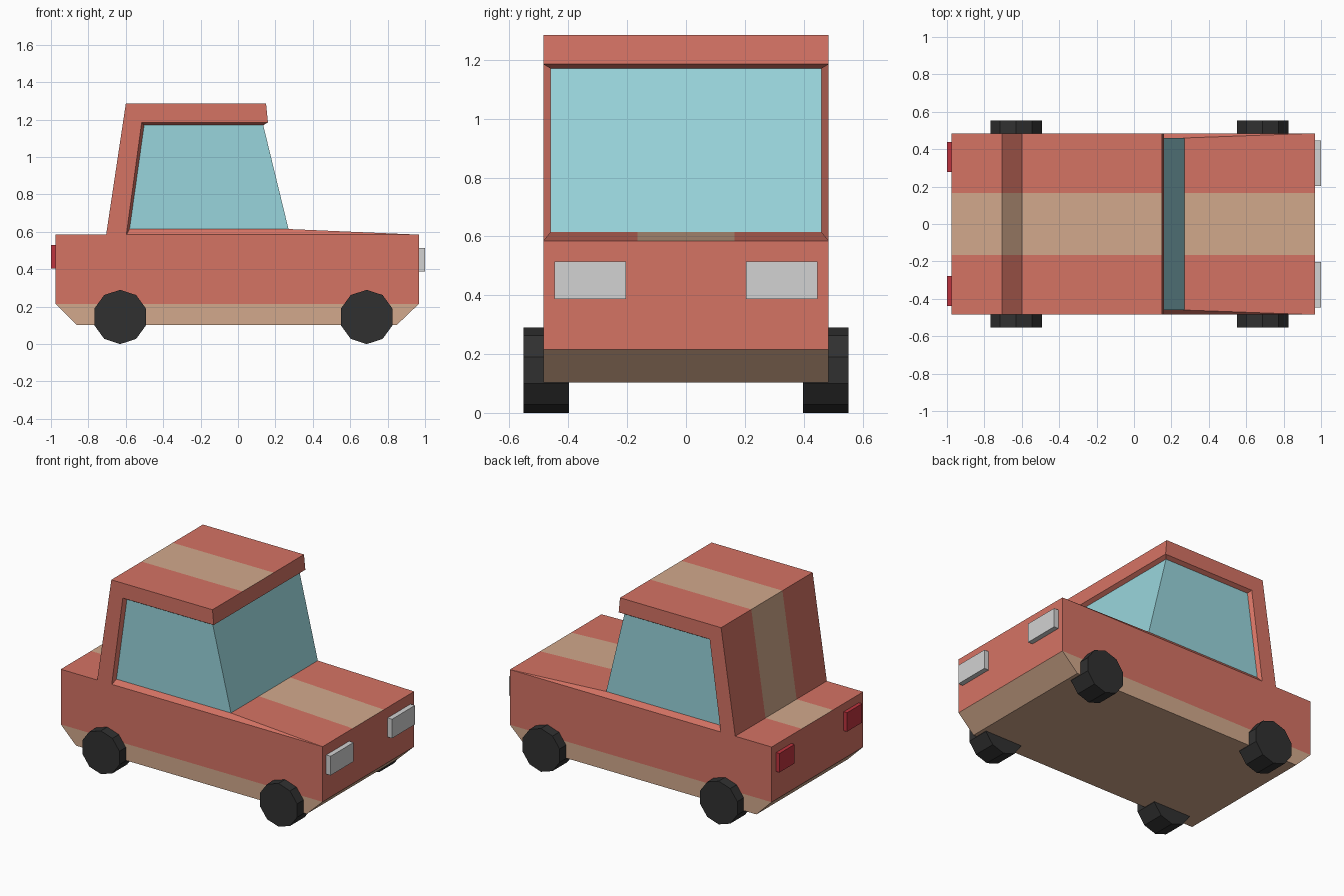
import bpy, bmesh, math
from mathutils import Vector

if "Cube" in bpy.data.objects:
    bpy.data.objects.remove(bpy.data.objects["Cube"])

STRIPE, SILL = 0.165, 0.215


def material(name, r, g, b):
    lin = [((c / 255 + 0.055) / 1.055) ** 2.4 for c in (r, g, b)]
    m = bpy.data.materials.new(name)
    m.diffuse_color = (*lin, 1)
    m.use_nodes = True
    m.node_tree.nodes["Principled BSDF"].inputs["Base Color"].default_value = m.diffuse_color
    return m


RED = material("coral red paint", 213, 115, 100)
TAN = material("tan paint", 210, 169, 140)
GLASS = material("pale blue glass", 153, 213, 220)
RUBBER = material("black rubber", 48, 48, 48)
LAMP = material("light grey lamp", 210, 210, 210)
TAIL = material("dark red lamp", 190, 52, 62)


def loft(rings):
    """Solid from a list of (y, xz profile) cross-sections."""
    bm = bmesh.new()
    loops = [[bm.verts.new((x, y, z)) for x, z in prof] for y, prof in rings]
    for a, b in zip(loops, loops[1:]):
        n = len(a)
        for i in range(n):
            j = (i + 1) % n
            bm.faces.new((a[i], a[j], b[j], b[i]))
    bm.faces.new(loops[0])
    bm.faces.new(loops[-1])
    return bm


def finish(bm, name, *mats):
    bmesh.ops.recalc_face_normals(bm, faces=bm.faces)
    me = bpy.data.meshes.new(name)
    bm.to_mesh(me)
    bm.free()
    for m in mats:
        me.materials.append(m)
    ob = bpy.data.objects.new(name, me)
    bpy.context.collection.objects.link(ob)
    return ob


def paint(bm):
    """Cut in the centre stripe and lower band, then colour them tan."""
    for co, no in (((0, STRIPE, 0), (0, 1, 0)), ((0, -STRIPE, 0), (0, 1, 0)),
                   ((0, 0, SILL), (0, 0, 1))):
        bmesh.ops.bisect_plane(bm, geom=bm.verts[:] + bm.edges[:] + bm.faces[:],
                               plane_co=Vector(co), plane_no=Vector(no), dist=1e-5)
    bmesh.ops.recalc_face_normals(bm, faces=bm.faces)
    bm.normal_update()
    for f in bm.faces:
        c = f.calc_center_median()
        on_stripe = abs(c.y) < STRIPE and f.normal.z > 0.12
        f.material_index = int(c.z < SILL or on_stripe)
    return bm


# Lower body
hull = [(-0.975, SILL), (-0.975, 0.585), (0.967, 0.585), (0.967, SILL),
        (0.85, 0.103), (-0.862, 0.103)]
finish(paint(loft([(-0.485, hull), (0.485, hull)])), "lower_body", RED, TAN)

# Sloping bonnet with window sills
bm = bmesh.new()
for s in (-1, 1):
    for x, y, z in ((-0.595, 0.485, 0.585), (0.967, 0.485, 0.585),
                    (-0.58, 0.46, 0.615), (0.27, 0.46, 0.615)):
        bm.verts.new((x, y * s, z))
bmesh.ops.convex_hull(bm, input=bm.verts)
finish(paint(bm), "bonnet", RED, TAN)

# Roof and rear pillar, with bevelled window reveal
shell = [(-0.705, 0.585), (-0.6, 1.285), (0.15, 1.285), (0.16, 1.185)]
outer = shell + [(0.155, 1.185), (-0.515, 1.185), (-0.597, 0.585)]
inner = shell + [(0.135, 1.17), (-0.502, 1.17), (-0.584, 0.585)]
finish(paint(loft([(-0.485, outer), (-0.46, inner), (0.46, inner), (0.485, outer)])),
       "roof_and_rear", RED, TAN)

# Glass cabin
pane = [(-0.582, 0.60), (-0.502, 1.17), (0.135, 1.17), (0.2736, 0.60)]
finish(loft([(-0.46, pane), (0.46, pane)]), "cabin_glass", GLASS)

for s, side in ((-1, "right"), (1, "left")):
    # Ten-sided wheels
    for cx, end in ((-0.63, "rear"), (0.688, "front")):
        disc = [(cx + 0.145 * math.sin(k * math.pi / 5),
                 0.145 + 0.145 * math.cos(k * math.pi / 5)) for k in range(10)]
        finish(loft([(0.397 * s, disc), (0.553 * s, disc)]), f"{end}_{side}_wheel", RUBBER)
    # Lamps
    for name, x0, x1, y0, y1, z0, z1, mat in (
            ("headlight", 0.95, 1.0, 0.204, 0.447, 0.387, 0.515, LAMP),
            ("tail_light", -1.0, -0.96, 0.278, 0.438, 0.403, 0.53, TAIL)):
        box = [(x0, z0), (x0, z1), (x1, z1), (x1, z0)]
        finish(loft([(y0 * s, box), (y1 * s, box)]), f"{side}_{name}", mat)
